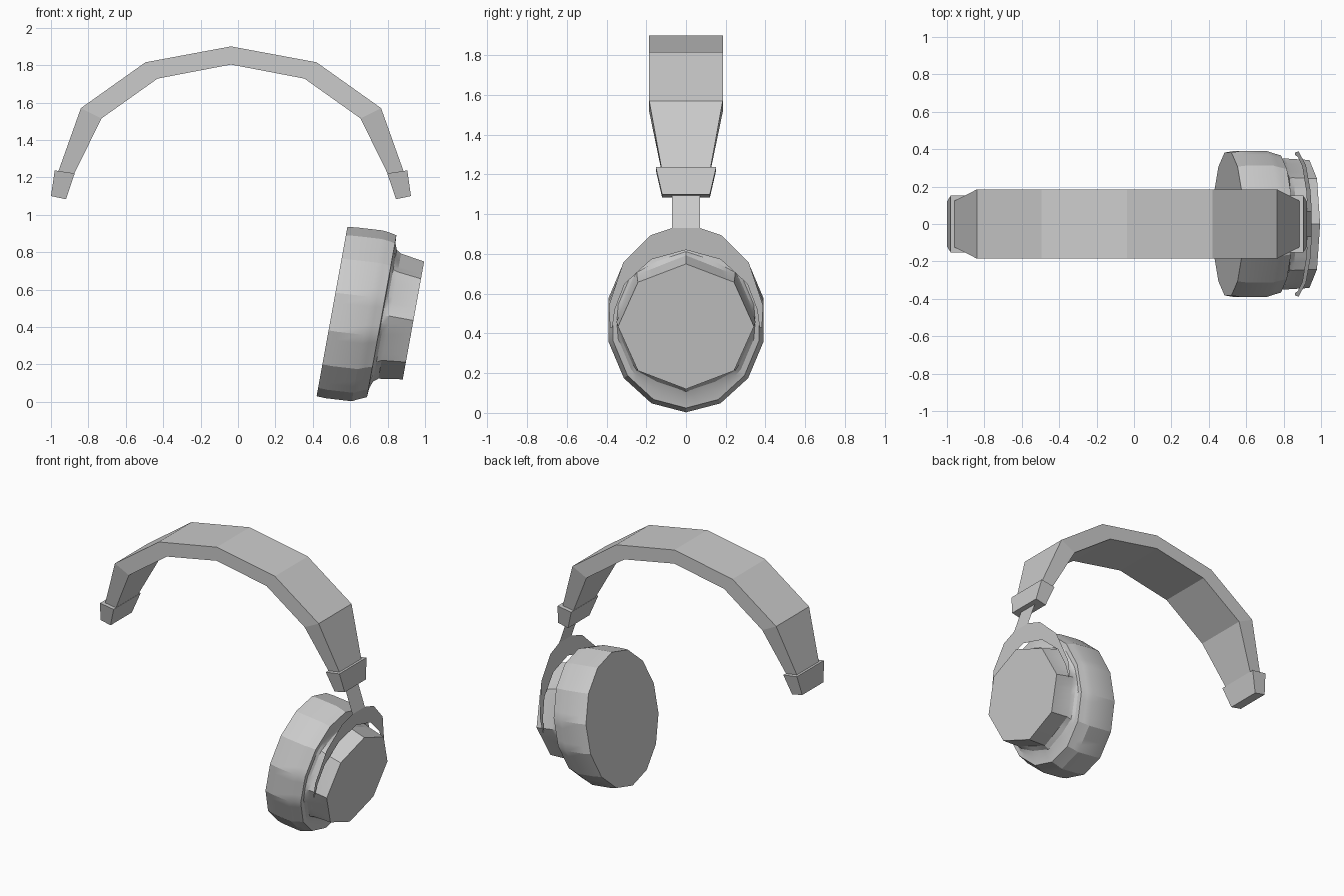
import bpy, bmesh
from math import sin, cos, pi, radians
from mathutils import Vector

if "Cube" in bpy.data.objects:
    bpy.data.objects.remove(bpy.data.objects["Cube"])

MID = -0.0375          # symmetry plane of the headband


def finish(name, bm):
    bmesh.ops.recalc_face_normals(bm, faces=bm.faces[:])
    mesh = bpy.data.meshes.new(name)
    bm.to_mesh(mesh)
    bm.free()
    ob = bpy.data.objects.new(name, mesh)
    bpy.context.collection.objects.link(ob)
    return ob


def loft(name, rings):
    """Skin closed rings of equal length and cap both ends."""
    bm = bmesh.new()
    rows = [[bm.verts.new(p) for p in ring] for ring in rings]
    n = len(rows[0])
    for a, b in zip(rows, rows[1:]):
        for i in range(n):
            j = (i + 1) % n
            bm.faces.new((a[i], a[j], b[j], b[i]))
    bm.faces.new(rows[0])
    bm.faces.new(rows[-1])
    return finish(name, bm)


def section(outer, inner, wo, wi, flip=False):
    """Rectangular band section from outer/inner (x, z) and half widths."""
    f = (lambda x: 2 * MID - x) if flip else (lambda x: x)
    (ox, oz), (ix, iz) = outer, inner
    return [(f(ox), -wo, oz), (f(ox), wo, oz), (f(ix), wi, iz), (f(ix), -wi, iz)]


# Headband: faceted arch, tapering at the ends
stations = [
    ((0.42, 1.815), (0.355, 1.728), 0.185, 0.185),
    ((0.765, 1.57), (0.655, 1.515), 0.185, 0.185),
    ((0.888, 1.225), (0.805, 1.21), 0.122, 0.122),
]
top = section((MID, 1.90), (MID, 1.803), 0.185, 0.185)
left = [section(*s, flip=True) for s in reversed(stations)]
right = [section(*s) for s in stations]
loft("headband", left + [top] + right)

# Sleeves on both band ends
for side, flip in (("right", False), ("left", True)):
    loft(side + "_end_sleeve", [
        section((0.905, 1.237), (0.798, 1.221), 0.152, 0.152, flip),
        section((0.925, 1.10), (0.845, 1.083), 0.12, 0.12, flip),
    ])

# Ear cup: tilted loft, 14-sided body blending into an 8-sided cap
TILT = radians(10.3)
U = Vector((cos(TILT), 0, -sin(TILT)))
V = Vector((sin(TILT), 0, cos(TILT)))
C = Vector((0.5025, 0, 0.4825))


def polygon_radius(t, sides):
    step = 2 * pi / sides
    return cos(step / 2) / cos(t % step - step / 2)


def cup_ring(u, ry, rv, shift, blend):
    ring = []
    for i in range(56):
        t = 2 * pi * i / 56
        r = (1 - blend) * polygon_radius(t, 14) + blend * polygon_radius(t, 8)
        p = C + U * u + V * (shift + rv * r * cos(t))
        p.y = ry * r * sin(t)
        ring.append(p)
    return ring


cup = loft("ear_cup", [cup_ring(*r) for r in (
    (0.0, 0.392, 0.460, 0.0, 0),
    (0.05, 0.400, 0.464, 0.002, 0),
    (0.19, 0.400, 0.464, 0.011, 0),
    (0.225, 0.388, 0.453, 0.018, 0),
    (0.266, 0.376, 0.440, 0.023, 0),
    (0.269, 0.355, 0.395, 0.024, 0.2),
    (0.282, 0.352, 0.358, 0.028, 0.6),
    (0.308, 0.350, 0.340, 0.031, 1),
    (0.437, 0.342, 0.320, 0.031, 1),
)])
bpy.context.view_layer.objects.active = cup
cup.select_set(True)
bpy.ops.object.shade_smooth_by_angle(angle=radians(22))

# Yoke: thin flat fork hugging the cap, with a stem up into the sleeve
def on_yoke(y, z):
    return (0.88 + 0.18 * (z - 0.54), y, z)


outer = [(0.07, 0.93), (0.18, 0.893), (0.315, 0.758), (0.388, 0.54), (0.382, 0.43)]
inner = [(0.0, 0.82), (0.175, 0.772), (0.308, 0.65), (0.358, 0.52), (0.37, 0.43)]
bm = bmesh.new()
center = bm.verts.new(on_yoke(0, inner[0][1]))
tops = []
for s in (-1, 1):
    o = [bm.verts.new(on_yoke(s * y, z)) for y, z in outer]
    n = [center] + [bm.verts.new(on_yoke(s * y, z)) for y, z in inner[1:]]
    for i in range(4):
        bm.faces.new((o[i], o[i + 1], n[i + 1], n[i]))
    tops.append(o[0])
bm.faces.new((tops[0], center, tops[1]))
ends = [bm.verts.new((0.885, s * 0.07, 1.12)) for s in (-1, 1)]
bm.faces.new((tops[0], tops[1], ends[1], ends[0]))
finish("yoke", bm)
